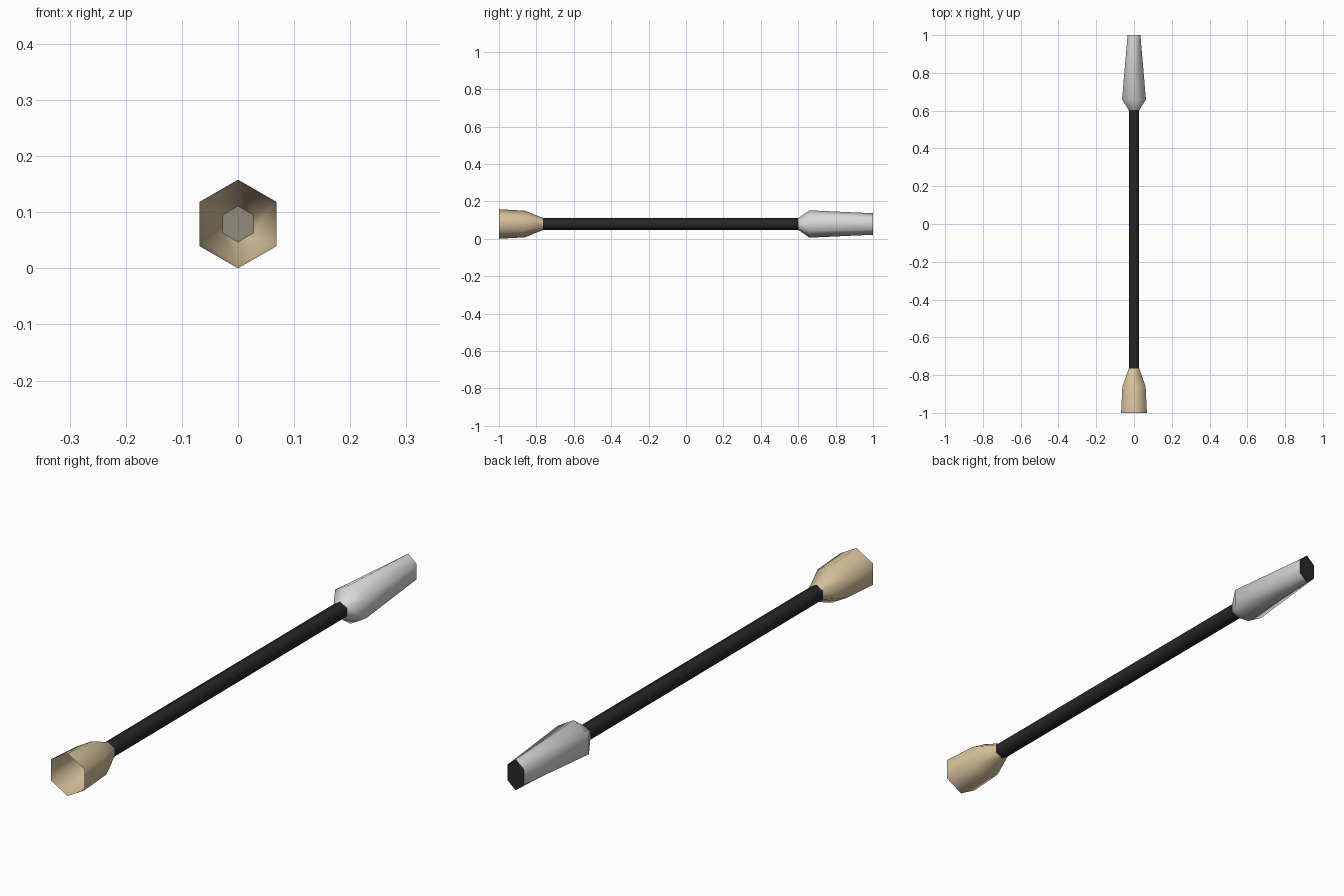
import bpy, bmesh, math

if "Cube" in bpy.data.objects:
    bpy.data.objects.remove(bpy.data.objects["Cube"])

AXIS_Z = 0.079  # height of the long axis


def material(name, rgb):
    m = bpy.data.materials.new(name)
    m.diffuse_color = (*rgb, 1)
    m.use_nodes = True
    m.node_tree.nodes["Principled BSDF"].inputs["Base Color"].default_value = m.diffuse_color
    return m


tan = material("tan", (0.68, 0.54, 0.33))
silver = material("silver", (0.69, 0.69, 0.69))
black = material("black", (0.02, 0.02, 0.02))
grey = material("warm grey", (0.28, 0.26, 0.20))


def finish(name, bm, mat):
    me = bpy.data.meshes.new(name)
    bm.to_mesh(me)
    bm.free()
    me.materials.append(mat)
    ob = bpy.data.objects.new(name, me)
    bpy.context.collection.objects.link(ob)


def ring(bm, y, r, sx=1.0):
    # hexagon with a corner at the top, optionally squeezed sideways
    return [bm.verts.new((r * sx * math.sin(math.tau * i / 6), y,
                          AXIS_Z + r * math.cos(math.tau * i / 6))) for i in range(6)]


def sleeve(name, sections, mat):
    bm = bmesh.new()
    rings = [ring(bm, *s) for s in sections]
    for a, b in zip(rings, rings[1:]):
        for i in range(6):
            j = (i + 1) % 6
            f = bm.faces.new((a[i], b[i], b[j], a[j]))
            f.smooth = True
    finish(name, bm, mat)


def cap(name, y, r, sx, mat, toward_back):
    bm = bmesh.new()
    vs = ring(bm, y, r, sx)
    f = bm.faces.new(vs)
    f.normal_update()
    if (f.normal.y > 0) != toward_back:
        f.normal_flip()
    finish(name, bm, mat)


# open socket at the front
sleeve("socket", [(-1, 0.079), (-0.86, 0.071), (-0.765, 0.032)], tan)
cap("socket_floor", -0.765, 0.032, 1, grey, False)
# long shaft
sleeve("shaft", [(-0.765, 0.031), (0.6, 0.031)], black)
# tapered head, flattened toward its tip
sleeve("head", [(0.6, 0.031), (0.66, 0.073), (1, 0.0575, 0.68)], silver)
cap("head_tip", 1, 0.0575, 0.68, black, True)
